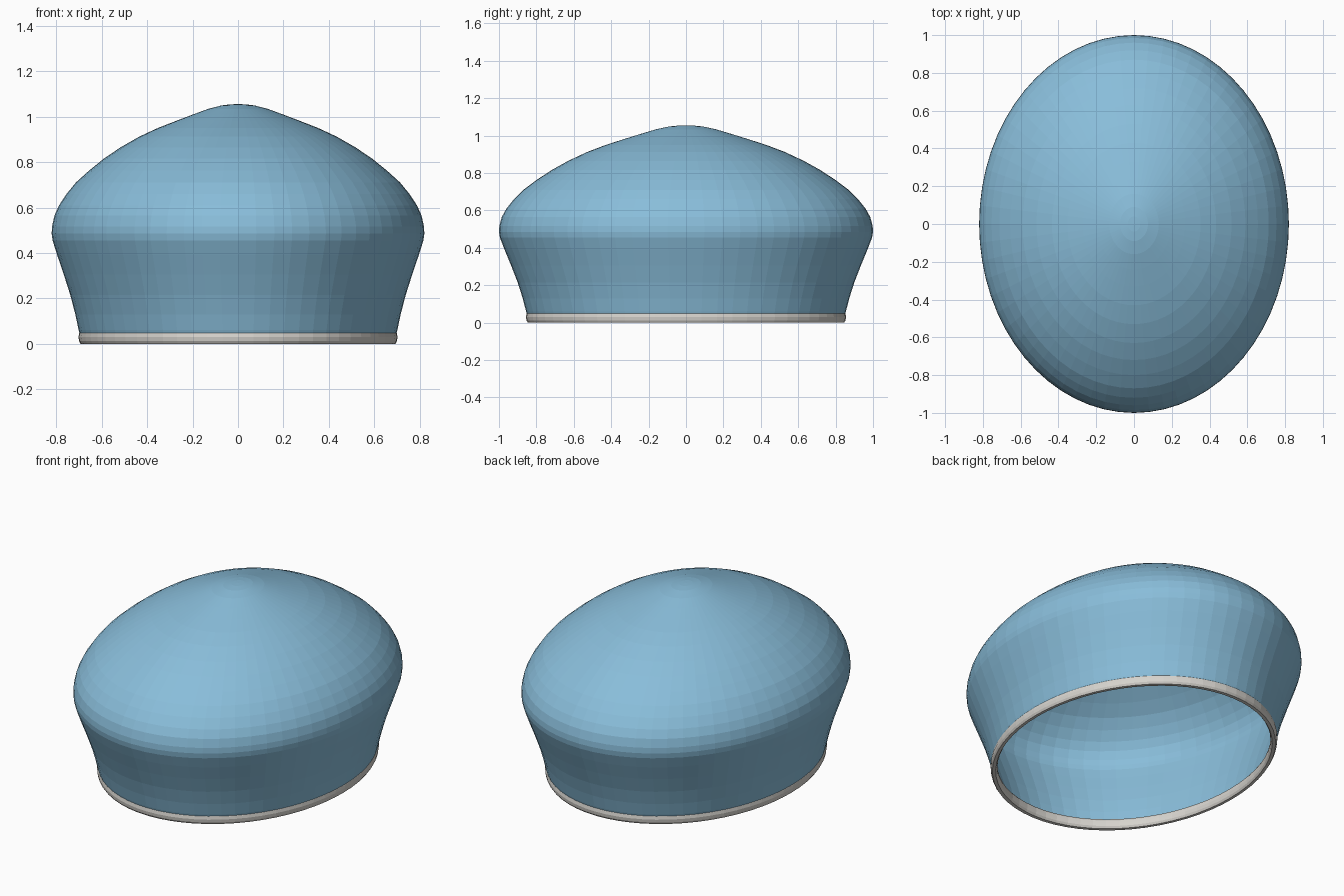
import bpy, bmesh, math

if "Cube" in bpy.data.objects:
    bpy.data.objects.remove(bpy.data.objects["Cube"])

SEG = 64
RX, RY = 0.82, 1.0


def material(name, rgb):
    m = bpy.data.materials.new(name)
    m.diffuse_color = (*rgb, 1.0)
    m.use_nodes = True
    m.node_tree.nodes["Principled BSDF"].inputs["Base Color"].default_value = m.diffuse_color
    return m


def lathe(name, profile, mat, closed=False):
    """Revolve (radius, z) points into an elliptical surface."""
    bm = bmesh.new()
    rings = []
    for r, z in profile:
        if r == 0:
            rings.append([bm.verts.new((0, 0, z))] * SEG)
        else:
            rings.append([bm.verts.new((RX * r * math.cos(2 * math.pi * i / SEG),
                                        RY * r * math.sin(2 * math.pi * i / SEG), z))
                          for i in range(SEG)])
    pairs = list(zip(rings, rings[1:]))
    if closed:
        pairs.append((rings[-1], rings[0]))
    for a, b in pairs:
        for i in range(SEG):
            j = (i + 1) % SEG
            loop = [a[i], a[j], b[j], b[i]]
            bm.faces.new(list(dict.fromkeys(loop)))
    bmesh.ops.recalc_face_normals(bm, faces=bm.faces)
    me = bpy.data.meshes.new(name)
    bm.to_mesh(me)
    bm.free()
    me.materials.append(mat)
    ob = bpy.data.objects.new(name, me)
    bpy.context.collection.objects.link(ob)
    return ob


blue = material("cap blue", (0.25, 0.51, 0.70))
grey = material("warm light grey", (0.68, 0.66, 0.62))

# Puffed cap shell, open underneath
crown = [(0.845, 0.03), (0.855, 0.06), (0.873, 0.13), (0.90, 0.215), (0.935, 0.305),
         (0.97, 0.39), (0.995, 0.455), (1.0, 0.485), (0.998, 0.517), (0.985, 0.565),
         (0.96, 0.61), (0.92, 0.66), (0.87, 0.71), (0.80, 0.762), (0.72, 0.815),
         (0.63, 0.865), (0.53, 0.912), (0.43, 0.95), (0.33, 0.982), (0.24, 1.01),
         (0.16, 1.034), (0.09, 1.049), (0.04, 1.054), (0, 1.055)]
lathe("cap_crown", crown, blue)

# Rounded band around the opening
band = [(0.845, 0.0), (0.853, 0.012), (0.856, 0.03), (0.853, 0.046), (0.845, 0.058),
        (0.825, 0.058), (0.817, 0.046), (0.814, 0.03), (0.817, 0.012), (0.825, 0.0)]
lathe("head_band", band, grey, closed=True)
